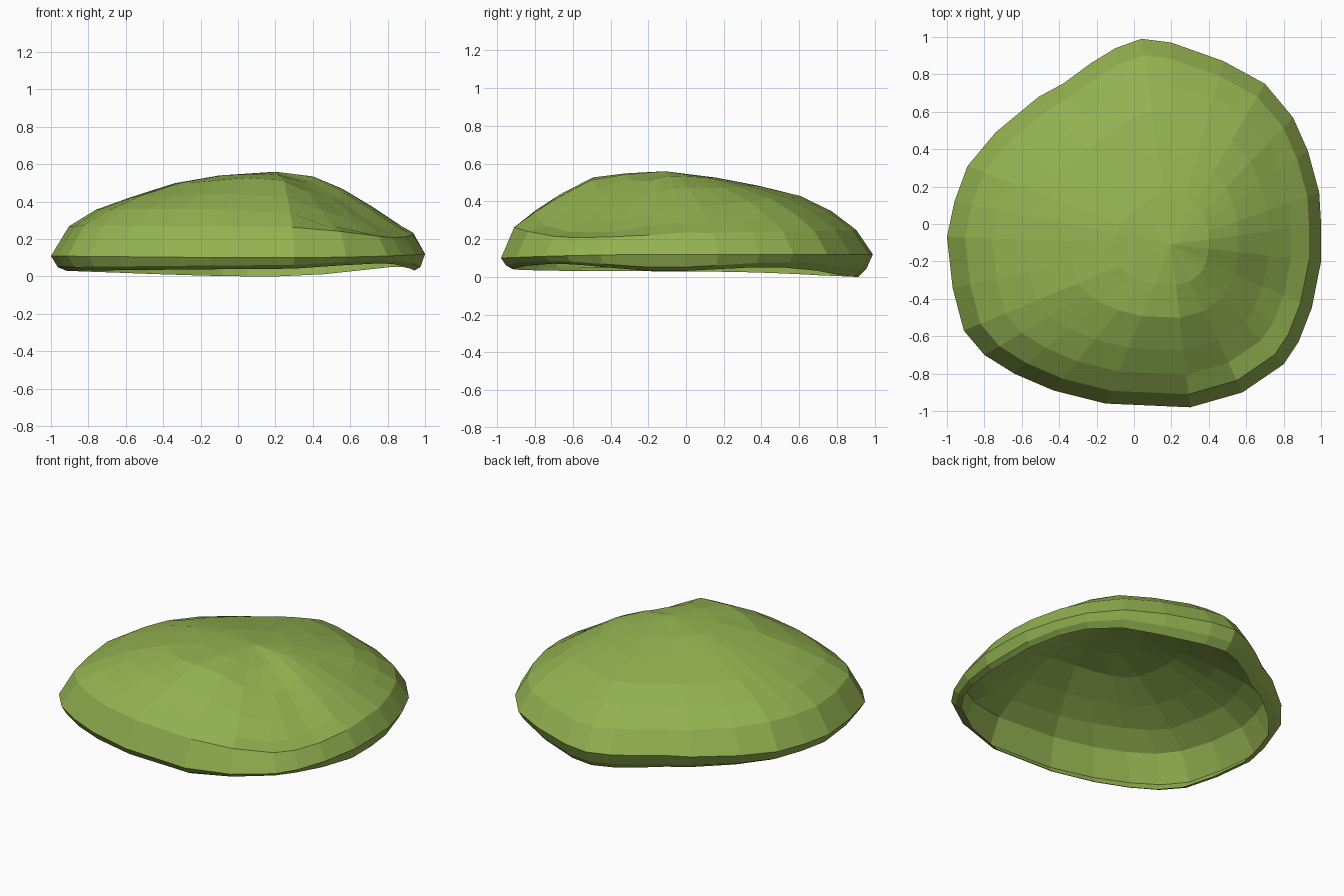
import bpy, bmesh, random

if "Cube" in bpy.data.objects:
    bpy.data.objects.remove(bpy.data.objects["Cube"])

random.seed(4)

# plan outline of the mound, counter-clockwise from the right side
OUTLINE = [(1, -.2), (1, 0), (.99, .17), (.93, .39), (.85, .57), (.7, .75), (.48, .87),
           (.2, .97), (.04, .99), (-.1, .94), (-.23, .86), (-.38, .75), (-.51, .68),
           (-.74, .49), (-.89, .31), (-.96, .12), (-1, -.07), (-.97, -.34), (-.91, -.57),
           (-.8, -.7), (-.64, -.8), (-.43, -.89), (-.15, -.96), (.3, -.98), (.58, -.9),
           (.8, -.75), (.88, -.63), (.95, -.45)]
PEAK = (.2, -.11, .56)

# ring positions from peak to rim; the last rings are the lip curling under
RINGS = [.25, .45, .65, .8, .92, 1.0, .97, .93]
HEIGHTS = {
    "right": [.535, .47, .37, .29, .23, .12, .05, .03],
    "left":  [.54, .495, .425, .36, .27, .11, .05, .03],
    "front": [.55, .53, .445, .355, .275, .10, .06, .04],
    "back":  [.525, .48, .425, .345, .25, .12, .045, .0],
}
# hollow running down the front right corner, and the lip lifting on the right
HOLLOW = [.035, .085, .1, .085, .035, 0, 0, 0]
LIP_LIFT = [0, 0, 0, 0, 0, 0, .03, .035]


def height(i, dx, dy):
    """Blend the four side profiles by plan direction."""
    d = dx * dx + dy * dy
    side_x = HEIGHTS["right" if dx > 0 else "left"][i]
    side_y = HEIGHTS["back" if dy > 0 else "front"][i]
    z = (side_x * dx * dx + side_y * dy * dy) / d
    diagonal = abs(2 * dx * dy / d)
    if dx > 0:
        z += LIP_LIFT[i] * diagonal ** 2
        if dy < 0:
            z -= HOLLOW[i] * diagonal
    return z


moss = bpy.data.materials.new("moss green")
moss.diffuse_color = (.29, .44, .08, 1)
moss.use_nodes = True
moss.node_tree.nodes["Principled BSDF"].inputs["Base Color"].default_value = moss.diffuse_color

# open shell: rings of flat quads around the off-centre peak
bm = bmesh.new()
top = bm.verts.new(PEAK)
rings = []
for i, t in enumerate(RINGS):
    ring = []
    for x, y in OUTLINE:
        dx, dy = x - PEAK[0], y - PEAK[1]
        z = height(i, dx, dy)
        if 0 < i < 5:
            z += random.uniform(-.005, .005)
        ring.append(bm.verts.new((PEAK[0] + dx * t, PEAK[1] + dy * t, z)))
    rings.append(ring)

n = len(OUTLINE)
for j in range(n):
    k = (j + 1) % n
    bm.faces.new((top, rings[0][j], rings[0][k]))
    for a, b in zip(rings, rings[1:]):
        bm.faces.new((a[j], b[j], b[k], a[k]))

# stand the lowest lip point on the ground
low = min(v.co.z for v in bm.verts)
for v in bm.verts:
    v.co.z -= low

mesh = bpy.data.meshes.new("moss_mound")
bm.to_mesh(mesh)
bm.free()
mesh.materials.append(moss)
mound = bpy.data.objects.new("moss_mound", mesh)
bpy.context.collection.objects.link(mound)
